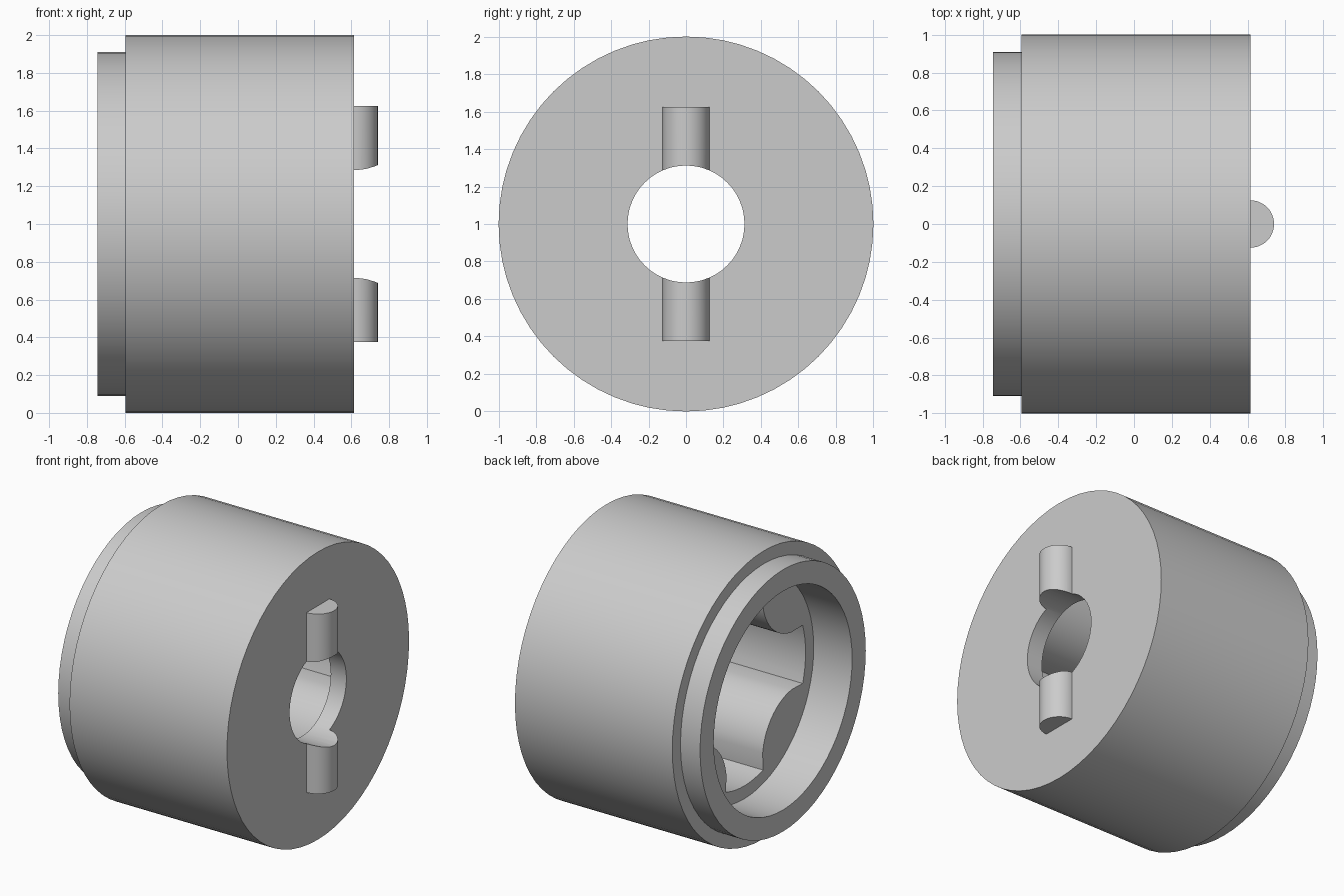
import bpy
import bmesh
from math import cos, sin, pi, acos, sqrt, radians

if "Cube" in bpy.data.objects:
    bpy.data.objects.remove(bpy.data.objects["Cube"], do_unlink=True)

grey = bpy.data.materials.new("light_grey")
grey.use_nodes = True
colour = (0.6, 0.6, 0.6, 1)
grey.diffuse_color = colour
grey.node_tree.nodes["Principled BSDF"].inputs["Base Color"].default_value = colour


def prism(name, outline, start, end, place):
    """Extrude a 2D outline from start to end; place maps (a, b, depth) to xyz."""
    bm = bmesh.new()
    rings = [[bm.verts.new(place(a, b, d)) for a, b in outline] for d in (start, end)]
    bm.faces.new(rings[0])
    bm.faces.new(rings[1])
    n = len(outline)
    for i in range(n):
        j = (i + 1) % n
        bm.faces.new((rings[0][i], rings[0][j], rings[1][j], rings[1][i]))
    bmesh.ops.recalc_face_normals(bm, faces=bm.faces)
    mesh = bpy.data.meshes.new(name)
    bm.to_mesh(mesh)
    bm.free()
    mesh.materials.append(grey)
    obj = bpy.data.objects.new(name, mesh)
    bpy.context.collection.objects.link(obj)
    return obj


def along_x(a, b, d):
    return (d, a, b + 1)


def along_z(a, b, d):
    return (a, b, d + 1)


def circle(r, n=64):
    return [(r * cos(2 * pi * i / n), r * sin(2 * pi * i / n)) for i in range(n)]


def lobed_outline(core=0.67, dist=0.80, boss=0.37, steps=16):
    """Round pocket with four round bosses bulging in on the diagonals."""
    half = acos((core**2 + dist**2 - boss**2) / (2 * core * dist))
    points = []
    for q in range(4):
        mid = pi / 4 + q * pi / 2
        for i in range(steps + 1):
            t = half * (2 * i / steps - 1)
            r = dist * cos(t) - sqrt(max(boss**2 - (dist * sin(t))**2, 0))
            points.append((r * cos(mid + t), r * sin(mid + t)))
        gap = pi / 2 - 2 * half
        for i in range(1, 8):
            t = mid + half + gap * i / 8
            points.append((core * cos(t), core * sin(t)))
    return points


# Outer shell, stepped lip and the two half-round ridges
body = prism("body", circle(1), -0.595, 0.615, along_x)
lip = prism("lip", circle(0.91), -0.745, -0.4, along_x)
half_round = [(0.615 + 0.125 * sin(pi * i / 24), -0.125 * cos(pi * i / 24)) for i in range(25)]
half_round += [(0.55, 0.125), (0.55, -0.125)]
ridges = [prism("ridge", half_round, s * 0.2, s * 0.625, along_z) for s in (1, -1)]

# Open bore, lobed pocket and end hole
bore = prism("bore_cutter", circle(0.76), -0.9, -0.45, along_x)
pocket = prism("pocket_cutter", lobed_outline(), -0.6, 0.495, along_x)
hole = prism("hole_cutter", circle(0.312, 48), 0.3, 0.9, along_x)

tools = [(lip, "UNION")] + [(r, "UNION") for r in ridges]
tools += [(c, "DIFFERENCE") for c in (bore, pocket, hole)]
for tool, operation in tools:
    mod = body.modifiers.new(tool.name, "BOOLEAN")
    mod.operation = operation
    mod.solver = "EXACT"
    mod.object = tool

# Bake the booleans and drop the helpers
graph = bpy.context.evaluated_depsgraph_get()
baked = bpy.data.meshes.new_from_object(body.evaluated_get(graph))
body.modifiers.clear()
body.data = baked
for tool, _ in tools:
    bpy.data.objects.remove(tool, do_unlink=True)

bpy.ops.object.select_all(action="DESELECT")
body.select_set(True)
bpy.context.view_layer.objects.active = body
bpy.ops.object.shade_smooth_by_angle(angle=radians(30))
